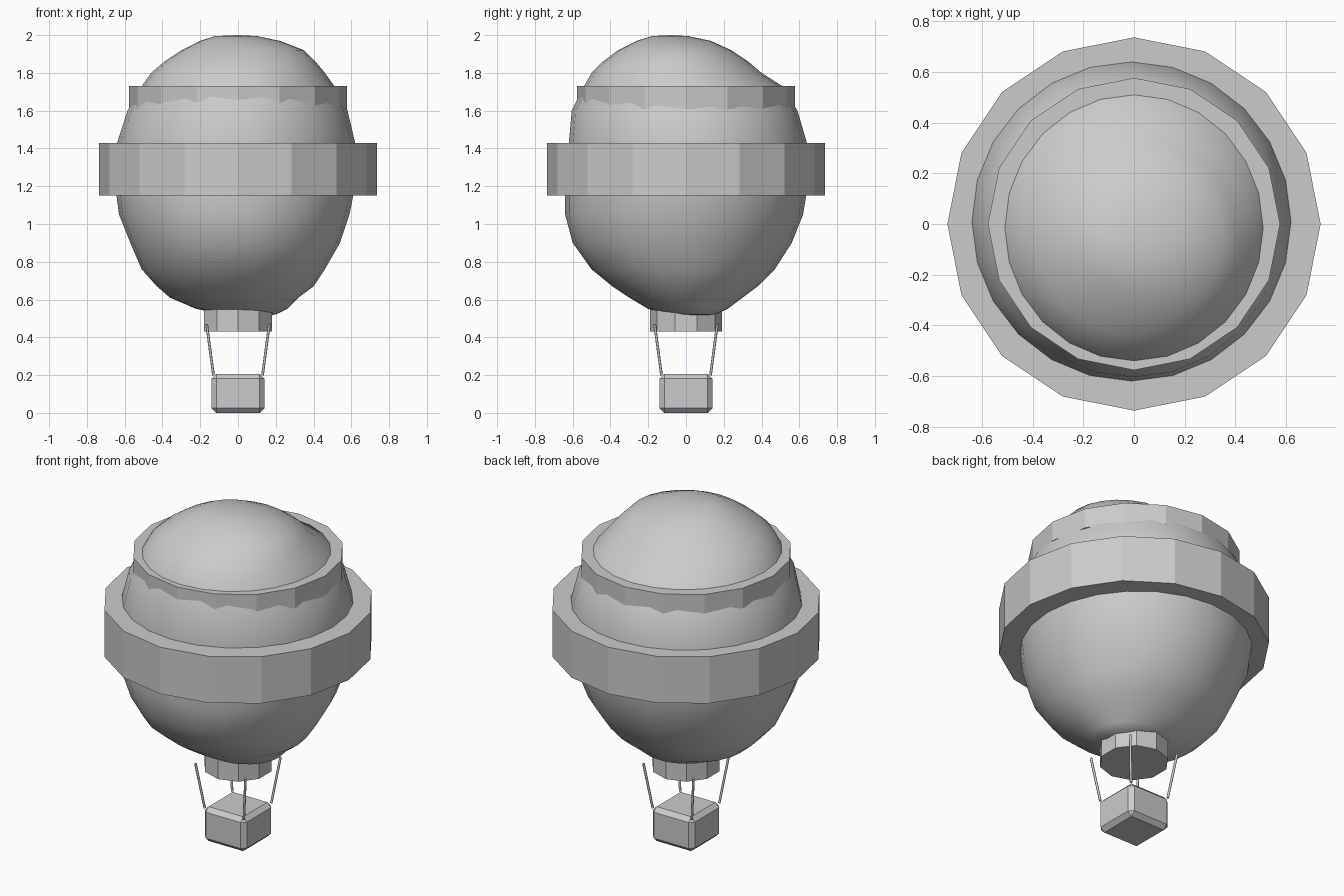
import bpy, bmesh, math
from mathutils import Vector

cube = bpy.data.objects.get("Cube")
if cube:
    bpy.data.objects.remove(cube, do_unlink=True)

# One plain grey for everything
grey = bpy.data.materials.new("plain_grey")
grey.use_nodes = True
color = (0.6, 0.6, 0.6, 1.0)
grey.diffuse_color = color
grey.node_tree.nodes["Principled BSDF"].inputs["Base Color"].default_value = color


def finish(name):
    obj = bpy.context.object
    obj.name = name
    obj.data.name = name
    obj.data.materials.append(grey)
    return obj


def drum(name, sides, radius, bottom, top):
    """Flat-sided upright cylinder between two heights."""
    bpy.ops.mesh.primitive_cylinder_add(
        vertices=sides, radius=radius, depth=top - bottom,
        location=(0, 0, (top + bottom) / 2))
    return finish(name)


def rod(name, start, end, radius):
    """Thin cylinder between two points."""
    start, end = Vector(start), Vector(end)
    axis = end - start
    bpy.ops.mesh.primitive_cylinder_add(
        vertices=8, radius=radius, depth=axis.length, location=(start + end) / 2,
        rotation=axis.to_track_quat("Z", "Y").to_euler())
    return finish(name)


def lopsided_shell(name, sections, bottom_point, top_point, sides):
    """Skin oval cross-sections given as (z, left, right, front, back) limits."""
    bm = bmesh.new()
    rings = []
    for z, x0, x1, y0, y1 in sections:
        ring = []
        for i in range(sides):
            a = math.tau * i / sides
            ring.append(bm.verts.new(((x0 + x1) / 2 + (x1 - x0) / 2 * math.cos(a),
                                      (y0 + y1) / 2 + (y1 - y0) / 2 * math.sin(a), z)))
        rings.append(ring)
    low, high = bm.verts.new(bottom_point), bm.verts.new(top_point)
    for i in range(sides):
        j = (i + 1) % sides
        for lower, upper in zip(rings, rings[1:]):
            bm.faces.new((lower[i], lower[j], upper[j], upper[i]))
        bm.faces.new((low, rings[0][j], rings[0][i]))
        bm.faces.new((high, rings[-1][i], rings[-1][j]))
    for face in bm.faces:
        face.smooth = True
    mesh = bpy.data.meshes.new(name)
    bm.to_mesh(mesh)
    bm.free()
    obj = bpy.data.objects.new(name, mesh)
    bpy.context.collection.objects.link(obj)
    bpy.context.view_layer.objects.active = obj
    return finish(name)


# Slightly uneven balloon envelope
sections = [
    (0.52, -0.06, 0.20, -0.06, 0.15),
    (0.55, -0.22, 0.26, -0.20, 0.22),
    (0.61, -0.36, 0.32, -0.30, 0.30),
    (0.67, -0.43, 0.40, -0.39, 0.38),
    (0.76, -0.51, 0.46, -0.50, 0.47),
    (0.90, -0.57, 0.54, -0.60, 0.56),
    (1.05, -0.63, 0.59, -0.64, 0.62),
    (1.20, -0.65, 0.62, -0.64, 0.645),
    (1.43, -0.64, 0.62, -0.62, 0.64),
    (1.60, -0.585, 0.58, -0.605, 0.59),
    (1.73, -0.51, 0.51, -0.54, 0.51),
    (1.80, -0.46, 0.46, -0.50, 0.40),
    (1.86, -0.39, 0.41, -0.44, 0.33),
    (1.92, -0.30, 0.35, -0.36, 0.24),
    (1.97, -0.20, 0.22, -0.26, 0.13),
    (1.995, -0.12, 0.10, -0.18, 0.01),
]
lopsided_shell("envelope", sections, (0.06, 0.05, 0.515), (0, -0.08, 2), 24)

# Bands around the envelope, and the neck below it
drum("middle_band", 16, 0.737, 1.15, 1.43)
drum("upper_band", 16, 0.577, 1.61, 1.73)
drum("neck", 10, 0.19, 0.43, 0.57)

# Chamfered basket
bpy.ops.mesh.primitive_cube_add(size=1, location=(0, 0, 0.103))
basket = finish("basket")
basket.scale = (0.28, 0.28, 0.206)
bpy.ops.object.transform_apply(location=False, rotation=False, scale=True)
bevel = basket.modifiers.new("chamfer", "BEVEL")
bevel.width = 0.025
bevel.segments = 1

# Ropes at the four corners
for side, sx in (("right", -1), ("left", 1)):
    for end, sy in (("front", -1), ("back", 1)):
        rope = rod(f"rope_{end}_{side}", (sx * 0.13, sy * 0.13, 0.2),
                   (sx * 0.166, sy * 0.166, 0.47), 0.007)
        for face in rope.data.polygons:
            face.use_smooth = len(face.vertices) == 4
        rope.data.set_sharp_from_angle(angle=math.radians(50))
